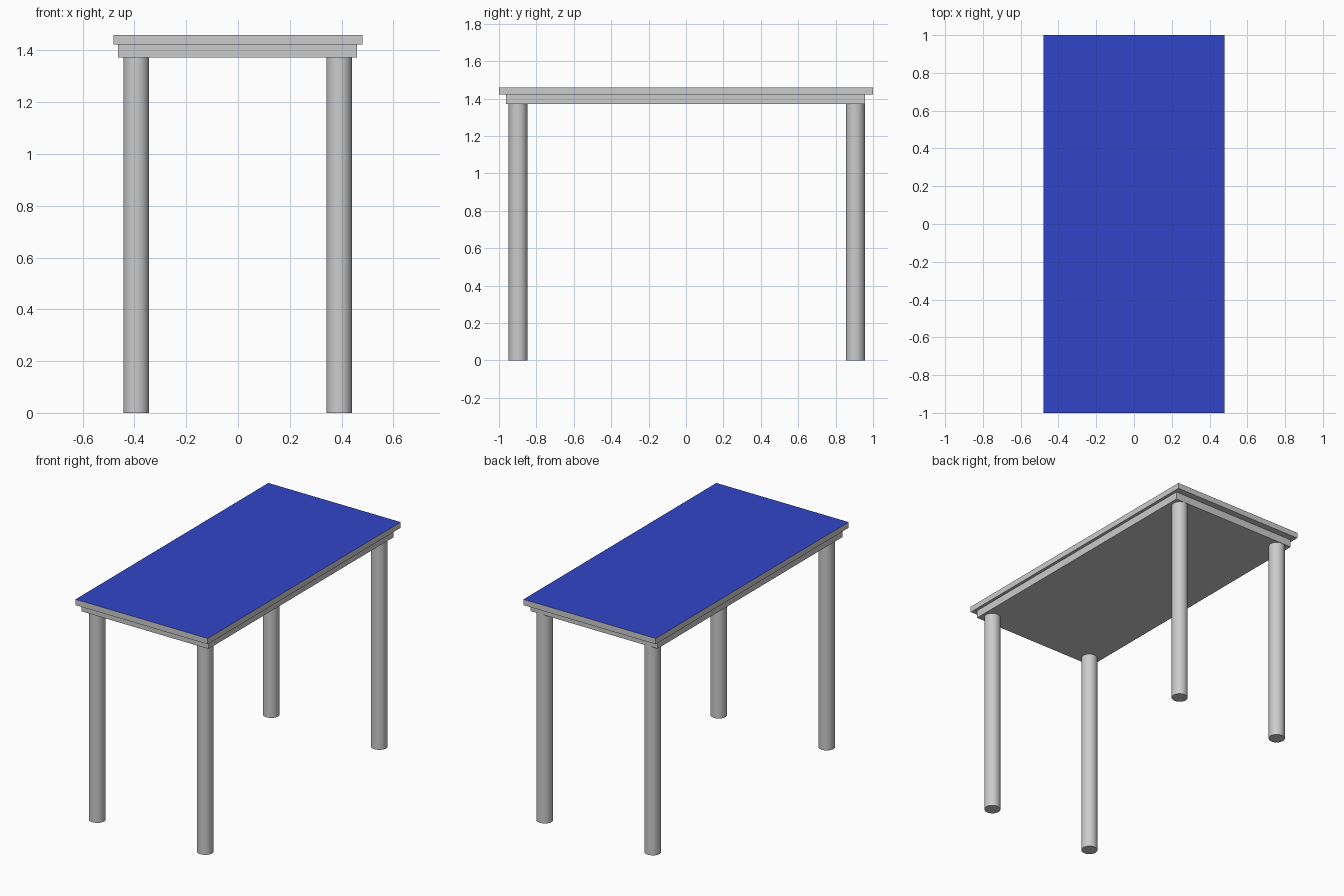
import bpy

if "Cube" in bpy.data.objects:
    bpy.data.objects.remove(bpy.data.objects["Cube"])


def box(name, x, y, z):
    """Box from (min, max) ranges on each axis."""
    ranges = (x, y, z)
    bpy.ops.mesh.primitive_cube_add(size=1, location=[sum(r) / 2 for r in ranges])
    obj = bpy.context.object
    obj.name = name
    obj.scale = [r[1] - r[0] for r in ranges]
    bpy.ops.object.transform_apply(location=False, rotation=False, scale=True)
    return obj


APRON_BOTTOM, TOP_BOTTOM, TOP = 1.372, 1.422, 1.46

# Table top: grey slab with a blue upper face
table_top = box("table_top", (-0.48, 0.48), (-1, 1), (TOP_BOTTOM, TOP))
grey = bpy.data.materials.new("grey_edge")
blue = bpy.data.materials.new("blue_surface")
blue.diffuse_color = (0.03, 0.06, 0.58, 1)
blue.use_nodes = True
blue.node_tree.nodes["Principled BSDF"].inputs["Base Color"].default_value = blue.diffuse_color
table_top.data.materials.append(grey)
table_top.data.materials.append(blue)
for face in table_top.data.polygons:
    face.material_index = 1 if face.normal.z > 0.5 else 0

# Solid apron below the top
box("apron", (-0.463, 0.46), (-0.963, 0.957), (APRON_BOTTOM, TOP_BOTTOM))

# Four round legs
for side, x in (("left", -0.393), ("right", 0.391)):
    for end, y in (("front", -0.898), ("back", 0.906)):
        bpy.ops.mesh.primitive_cylinder_add(
            vertices=32, radius=0.05, depth=APRON_BOTTOM,
            location=(x, y, APRON_BOTTOM / 2))
        bpy.context.object.name = f"{end}_{side}_leg"
        bpy.ops.object.shade_smooth_by_angle()
